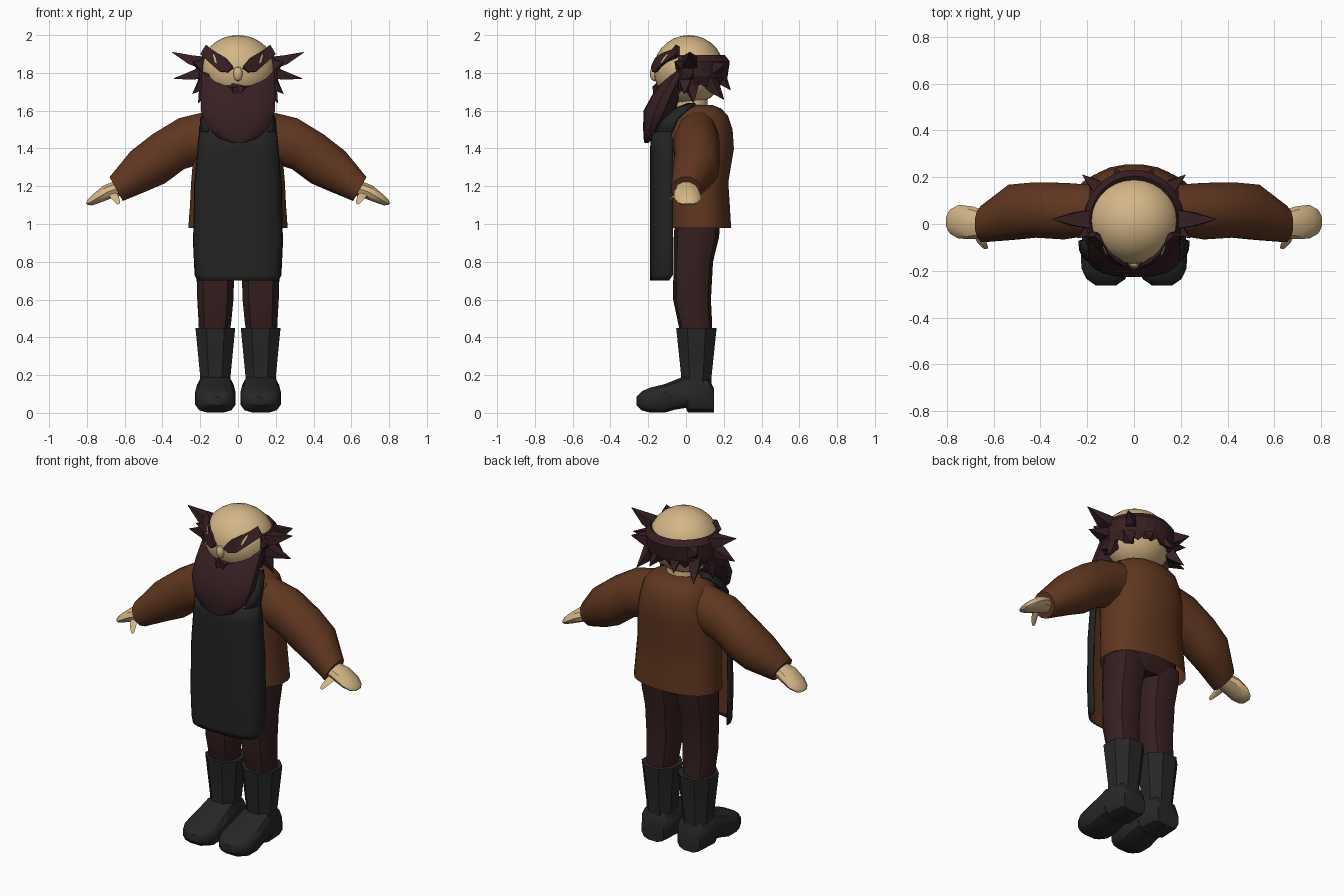
import bpy, bmesh, math
from mathutils import Vector

cube = bpy.data.objects.get("Cube")
if cube:
    bpy.data.objects.remove(cube, do_unlink=True)

made = []


def material(name, *rgb):
    m = bpy.data.materials.new(name)
    m.use_nodes = True
    color = (*rgb, 1)
    m.diffuse_color = color
    m.node_tree.nodes["Principled BSDF"].inputs["Base Color"].default_value = color
    return m


skin = material("skin", .66, .47, .24)
coat_brown = material("coat brown", .115, .037, .014)
apron_black = material("apron charcoal", .017, .017, .017)
boot_black = material("boot black", .02, .02, .02)
trouser = material("trouser maroon", .036, .014, .014)
hair = material("hair dark plum", .038, .014, .017)


def finish(name, bm, mats, mirror=False, thickness=0, smooth=True):
    mesh = bpy.data.meshes.new(name)
    bm.to_mesh(mesh)
    bm.free()
    ob = bpy.data.objects.new(name, mesh)
    bpy.context.collection.objects.link(ob)
    for m in mats:
        mesh.materials.append(m)
    if thickness:
        mod = ob.modifiers.new("thickness", 'SOLIDIFY')
        mod.thickness = thickness
        mod.offset = -1
        mod.material_offset = len(mats) - 1
    if mirror:
        mod = ob.modifiers.new("mirror", 'MIRROR')
        mod.use_clip = False
        mod.use_mirror_merge = False
    if smooth:
        made.append(ob)
    return ob


def rounded(t, power):
    """Point on a unit superellipse."""
    c, s = math.cos(t), math.sin(t)
    return (math.copysign(abs(c) ** (2 / power), c), math.copysign(abs(s) ** (2 / power), s))


def loft(name, sections, mat, sides=12, power=2, caps=True, **kw):
    """Skin rings given as (center, half axis u, half axis v)."""
    bm = bmesh.new()
    rings = []
    for c, u, v in sections:
        ring = []
        for i in range(sides):
            a, b = rounded(math.tau * (i + .5) / sides, power)
            ring.append(bm.verts.new(Vector(c) + Vector(u) * a + Vector(v) * b))
        rings.append(ring)
    for lo, hi in zip(rings, rings[1:]):
        for i in range(sides):
            j = (i + 1) % sides
            bm.faces.new((lo[i], lo[j], hi[j], hi[i]))
    bm.faces.new(rings[-1])
    if caps:
        bm.faces.new(rings[0])
    bmesh.ops.recalc_face_normals(bm, faces=bm.faces)
    return finish(name, bm, [mat], **kw)


def upright(rows):
    """Horizontal sections from (z, center x, center y, radius x, radius y)."""
    return [((x, y, z), (rx, 0, 0), (0, ry, 0)) for z, x, y, rx, ry in rows]


def tilted(rows):
    """Arm sections from (x, y, z, half height, half depth, tilt in degrees)."""
    return [((x, y, z), (h * math.cos(math.radians(t)), 0, h * math.sin(math.radians(t))), (0, d, 0))
            for x, y, z, h, d, t in rows]


def sheet(name, rows, mats, thickness, **kw):
    bm = bmesh.new()
    grid = [[bm.verts.new(p) for p in row] for row in rows]
    for lo, hi in zip(grid, grid[1:]):
        for i in range(len(lo) - 1):
            bm.faces.new((lo[i], lo[i + 1], hi[i + 1], hi[i]))
    return finish(name, bm, mats, thickness=thickness, **kw)


def ball(name, center, radii, mat, segments):
    bm = bmesh.new()
    bmesh.ops.create_uvsphere(bm, u_segments=segments, v_segments=segments // 2, radius=1)
    for v in bm.verts:
        v.co = Vector(c + r * p for c, r, p in zip(center, radii, v.co))
    return finish(name, bm, [mat])


def tuft(name, base, tip, width, height, mat=hair, **kw):
    """Four-sided lock tapering from base to tip."""
    base, tip = Vector(base), Vector(tip)
    d = (tip - base).normalized()
    side = d.cross((0, 0, 1)).normalized()
    up = side.cross(d)
    bulge = base.lerp(tip, .45) + up * height * -.15
    return loft(name, [(base, side * width, up * height), (bulge, side * width * .7, up * height * .7),
                       (tip, side * .002, up * .002)], mat, sides=4, smooth=False, **kw)


# Head
HC, HR = (0, .015, 1.815), (.2, .187, .185)
ball("head", HC, HR, skin, 28)
ball("nose", (0, -.165, 1.795), (.026, .028, .04), skin, 10)
loft("neck", upright([(1.58, 0, .03, .1, .09), (1.7, 0, .03, .09, .085)]), skin)


def face_y(x, z, lift):
    k = 1 - (x / HR[0]) ** 2 - ((z - HC[2]) / HR[2]) ** 2
    return HC[1] - HR[1] * math.sqrt(max(k, .08)) - lift


# Eyebrows
low = [(.03, 1.825), (.06, 1.805), (.1, 1.81), (.135, 1.84), (.2, 1.9)]
high = [(.035, 1.84), (.07, 1.88), (.11, 1.905), (.14, 1.925), (.17, 1.95)]
sheet("eyebrows", [[(x, face_y(x, z, .016), z) for x, z in row] for row in (low, high)],
      [hair], .025, mirror=True, smooth=False)

# Hair band round the sides and back
rows = []
for z, rx, ry, jag in ((1.70, .19, .185, .03), (1.78, .215, .2, 0), (1.86, .212, .212, 0), (1.895, .185, .185, 0)):
    rows.append([(rx * math.cos(t), .02 + ry * math.sin(t), z + jag * (i % 2) + jag * math.sin(t))
                 for i in range(19) for t in [math.radians(-18 + 12 * i)]])
sheet("hair_band", rows, [hair], .025, smooth=False)

# Loose locks
locks = [((.17, .02, 1.85), (.35, .02, 1.91), .06, .05),
         ((.17, .0, 1.81), (.34, .02, 1.77), .06, .045),
         ((.17, .0, 1.77), (.24, -.01, 1.69), .05, .05),
         ((.17, -.01, 1.84), (.24, -.06, 1.86), .04, .05),
         ((.12, .13, 1.83), (.22, .21, 1.85), .05, .06),
         ((.14, .12, 1.77), (.19, .2, 1.66), .05, .05),
         ((.05, .17, 1.8), (.08, .235, 1.71), .05, .04),
         ((.17, .03, 1.76), (.21, .04, 1.64), .05, .04)]
for i, (base, tip, w, h) in enumerate(locks):
    tuft(f"hair_lock_{i + 1}", base, tip, w, h, mirror=True)

# Beard and moustache
loft("beard", upright([(1.43, 0, -.21, .03, .01), (1.455, 0, -.195, .105, .03), (1.51, 0, -.175, .165, .052),
                       (1.6, 0, -.14, .2, .085), (1.69, 0, -.1, .202, .075), (1.78, 0, -.05, .196, .06),
                       (1.84, 0, -.015, .2, .03)]), hair, sides=14, power=2.4)
tuft("moustache_right", (.03, -.155, 1.705), (-.2, -.08, 1.81), .03, .035)
tuft("moustache_left", (-.03, -.155, 1.7), (.18, -.09, 1.75), .03, .035)

# Coat
loft("coat_body", upright([(.98, 0, .075, .265, .165), (1.1, 0, .07, .256, .163), (1.22, 0, .06, .25, .165),
                           (1.4, 0, .06, .235, .195), (1.5, 0, .06, .22, .188), (1.57, 0, .065, .2, .16),
                           (1.61, 0, .07, .165, .12), (1.63, 0, .05, .105, .09)]),
     coat_brown, sides=24, power=2.3, caps=False)
loft("sleeves", tilted([(.17, .06, 1.46, .145, .11, 97), (.3, .055, 1.425, .14, .125, 84),
                        (.42, .06, 1.345, .138, .122, 75), (.525, .05, 1.28, .118, .122, 68),
                        (.645, 0, 1.185, .075, .08, 61)]), coat_brown, sides=12, mirror=True)

# Hands
loft("hands", tilted([(.63, 0, 1.19, .045, .055, 60), (.69, .005, 1.17, .042, .07, 58),
                      (.75, .01, 1.135, .03, .072, 55), (.785, .01, 1.113, .02, .052, 50),
                      (.8, .01, 1.105, .006, .025, 50)]), skin, sides=10, mirror=True)
loft("thumbs", [((.67, -.03, 1.17), (.025, 0, 0), (0, .02, .02)), ((.65, -.075, 1.14), (.02, 0, 0), (0, .014, .018)),
                ((.635, -.1, 1.115), (.012, 0, 0), (0, .008, .012))], skin, sides=6, mirror=True)

# Apron: charcoal outside, brown lining
rows = []
for z, rx, y, ry in ((.7, .215, -.09, .1), (.73, .23, -.07, .12), (.9, .238, -.07, .12), (1.2, .232, -.07, .12),
                     (1.4, .215, -.07, .12), (1.49, .205, -.075, .11)):
    row = []
    for i in range(17):
        a, b = rounded(math.pi + math.pi * i / 16, 3)
        row.append((rx * a, y + ry * b, z))
    rows.append(row)
sheet("apron", rows, [apron_black, coat_brown], .008)
strap = [(1.485, .165, -.165, .205, -.075), (1.56, .15, -.125, .2, -.045),
         (1.615, .11, -.06, .17, .01), (1.64, .09, .01, .14, .05)]
sheet("apron_straps", [[(a, b, z), (a * .35 + c * .65, b * .65 + d * .35, z), (c, d, z)]
                       for z, a, b, c, d in strap], [apron_black], .012, mirror=True)

# Trousers
loft("trouser_hips", upright([(.93, 0, .055, .2, .1), (.98, 0, .06, .22, .12), (1.12, 0, .06, .22, .12)]),
     trouser, power=2.6)
loft("trouser_legs", upright([(.42, .125, .055, .085, .085), (.5, .122, .045, .092, .092), (.6, .12, .032, .1, .1),
                              (.8, .12, .038, .106, .105), (.93, .12, .055, .112, .12),
                              (1.0, .12, .06, .112, .12)]),
     trouser, sides=10, power=2.3, mirror=True)

# Boots
loft("boot_shafts", upright([(.1, .12, .055, .085, .085), (.2, .12, .055, .087, .087), (.45, .12, .055, .113, .115)]),
     boot_black, sides=8, power=2.2, mirror=True)
foot = [(.148, 0, .13, .075), (.12, 0, .19, .092), (.01, 0, .2, .1), (.0, .025, .2, .1), (-.06, .015, .175, .105),
        (-.11, 0, .155, .11), (-.19, 0, .135, .107), (-.235, .012, .115, .085), (-.262, .04, .085, .045)]
loft("boot_feet", [((.12, y, (a + b) / 2), (r, 0, 0), (0, 0, (b - a) / 2)) for y, a, b, r in foot],
     boot_black, sides=12, power=3, mirror=True)

# Smooth shading with crisp edges
bpy.ops.object.select_all(action='DESELECT')
for ob in made:
    ob.select_set(True)
bpy.context.view_layer.objects.active = made[0]
bpy.ops.object.shade_smooth_by_angle(angle=math.radians(35))
